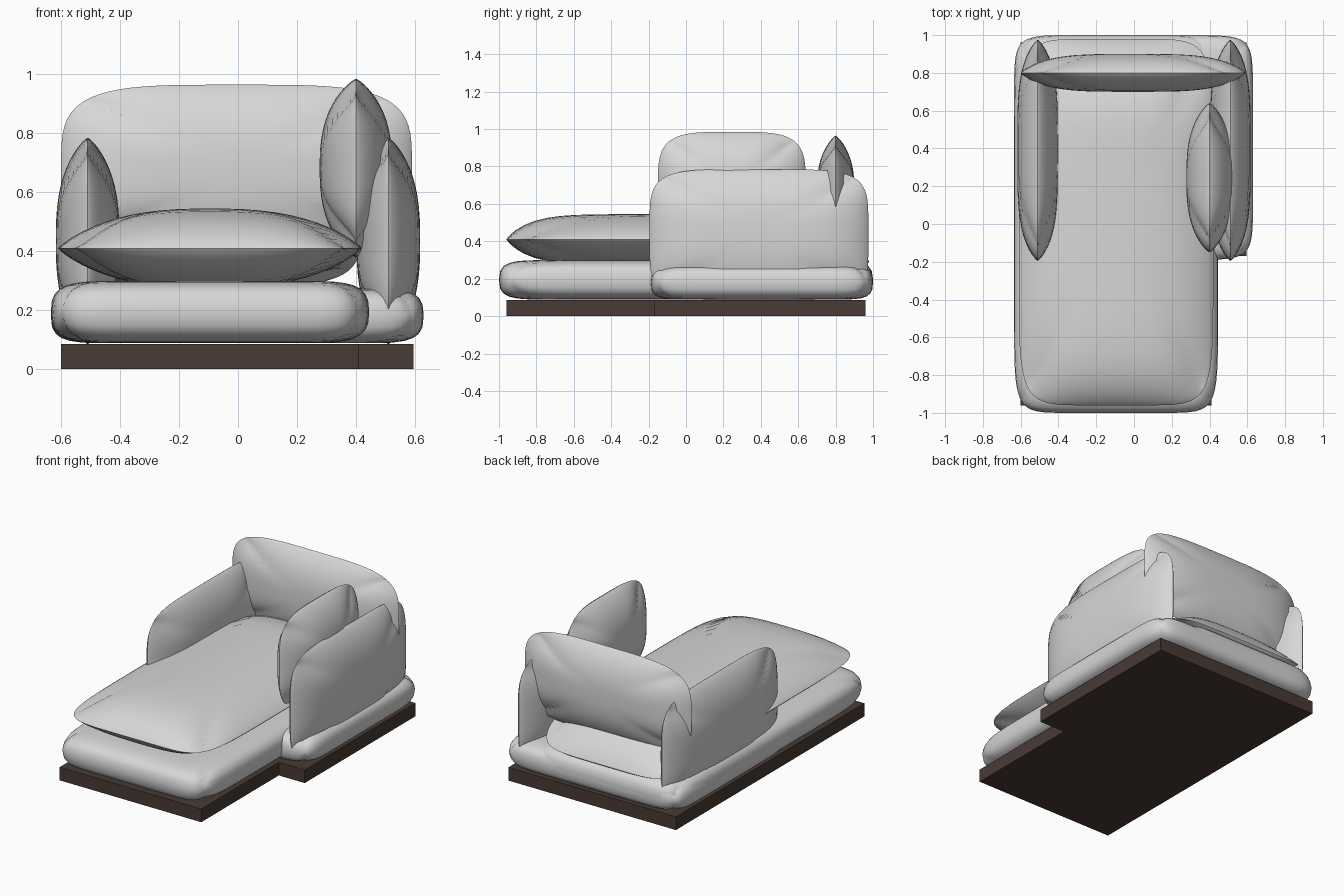
import bpy, bmesh, math
from mathutils import Vector

cube = bpy.data.objects.get("Cube")
if cube:
    bpy.data.objects.remove(cube, do_unlink=True)


def material(name, rgb):
    m = bpy.data.materials.new(name)
    m.use_nodes = True
    m.diffuse_color = (*rgb, 1)
    m.node_tree.nodes["Principled BSDF"].inputs["Base Color"].default_value = (*rgb, 1)
    return m


fabric = material("light_grey_fabric", (0.68, 0.68, 0.68))
wood = material("dark_brown_wood", (0.065, 0.043, 0.035))


def add_object(name, bm, mat):
    mesh = bpy.data.meshes.new(name)
    bmesh.ops.recalc_face_normals(bm, faces=bm.faces)
    bm.to_mesh(mesh)
    bm.free()
    mesh.materials.append(mat)
    obj = bpy.data.objects.new(name, mesh)
    bpy.context.collection.objects.link(obj)
    return obj


def cushion(name, lo, hi, thin, power, fullness, corner, seam=True, bend=None, n=28):
    """Two domed sheets joined at a seam; thin is the axis of the thickness."""
    lo, hi = Vector(lo), Vector(hi)
    mid, half = (lo + hi) / 2, (hi - lo) / 2
    iu, iv = [i for i in range(3) if i != thin]
    steps = [math.sin(math.pi / 2 * (2 * i / n - 1)) for i in range(n + 1)]
    bm = bmesh.new()
    for side in (-1, 1):
        rows = []
        for u in steps:
            row = []
            for v in steps:
                # round the square outline, then dome the thickness
                a, b = abs(u), abs(v)
                norm = (a ** corner + b ** corner) ** (1 / corner)
                s = max(a, b) / norm if norm > 0 else 1
                dome = max(0, (1 - a ** power[0]) * (1 - b ** power[1])) ** fullness
                p = mid.copy()
                p[iu] += half[iu] * u * s
                p[iv] += half[iv] * v * s
                p[thin] += half[thin] * dome * side
                if bend:
                    p.z += bend(p)
                row.append(bm.verts.new(p))
            rows.append(row)
        for i in range(n):
            for j in range(n):
                bm.faces.new((rows[i][j], rows[i + 1][j], rows[i + 1][j + 1], rows[i][j + 1]))
    rim = [e for e in bm.edges if e.is_boundary]
    for e in rim:
        e.smooth = not seam
    rim_verts = list({v for e in rim for v in e.verts})
    bmesh.ops.remove_doubles(bm, verts=rim_verts, dist=0.0001)
    for f in bm.faces:
        f.smooth = True
    return add_object(name, bm, fabric)


# L-shaped plinth
bm = bmesh.new()
outline = [(-0.6, -0.96), (0.41, -0.96), (0.41, -0.17), (0.595, -0.17), (0.595, 0.96), (-0.6, 0.96)]
base = bm.faces.new([bm.verts.new((x, y, 0)) for x, y in outline])
top = bmesh.ops.extrude_face_region(bm, geom=[base])["geom"]
bmesh.ops.translate(bm, vec=(0, 0, 0.085),
                    verts=[g for g in top if isinstance(g, bmesh.types.BMVert)])
add_object("plinth", bm, wood)

# Mattress: long chaise slab and wide rear slab
cushion("chaise_mattress", (-0.635, -1, 0.088), (0.445, 1, 0.3), 2, (10, 18), 0.36, 10, seam=False)
cushion("rear_mattress", (-0.635, -0.19, 0.088), (0.63, 1, 0.275), 2, (14, 14), 0.36, 10, seam=False)

# Seat pillow, drooping over the mattress at the rear
cushion("seat_pillow", (-0.61, -0.96, 0.275), (0.42, 0.98, 0.545), 2, (2.6, 7), 0.85, 7,
        bend=lambda p: -0.12 * (max(0, p.y - 0.5) / 0.48) ** 2)

# Arms
for name, x in (("right_arm", -0.51), ("left_arm", 0.51)):
    cushion(name, (x - 0.108, -0.195, 0.085), (x + 0.108, 0.975, 0.785), 0, (4, 2.7), 0.8, 5)

# Back cushion and loose side cushion
cushion("back_cushion", (-0.6, 0.7, 0.38), (0.59, 0.9, 0.965), 1, (4, 2.6), 0.85, 4)
cushion("side_cushion", (0.277, -0.15, 0.38), (0.523, 0.64, 0.985), 0, (2.8, 2.6), 0.8, 4)
